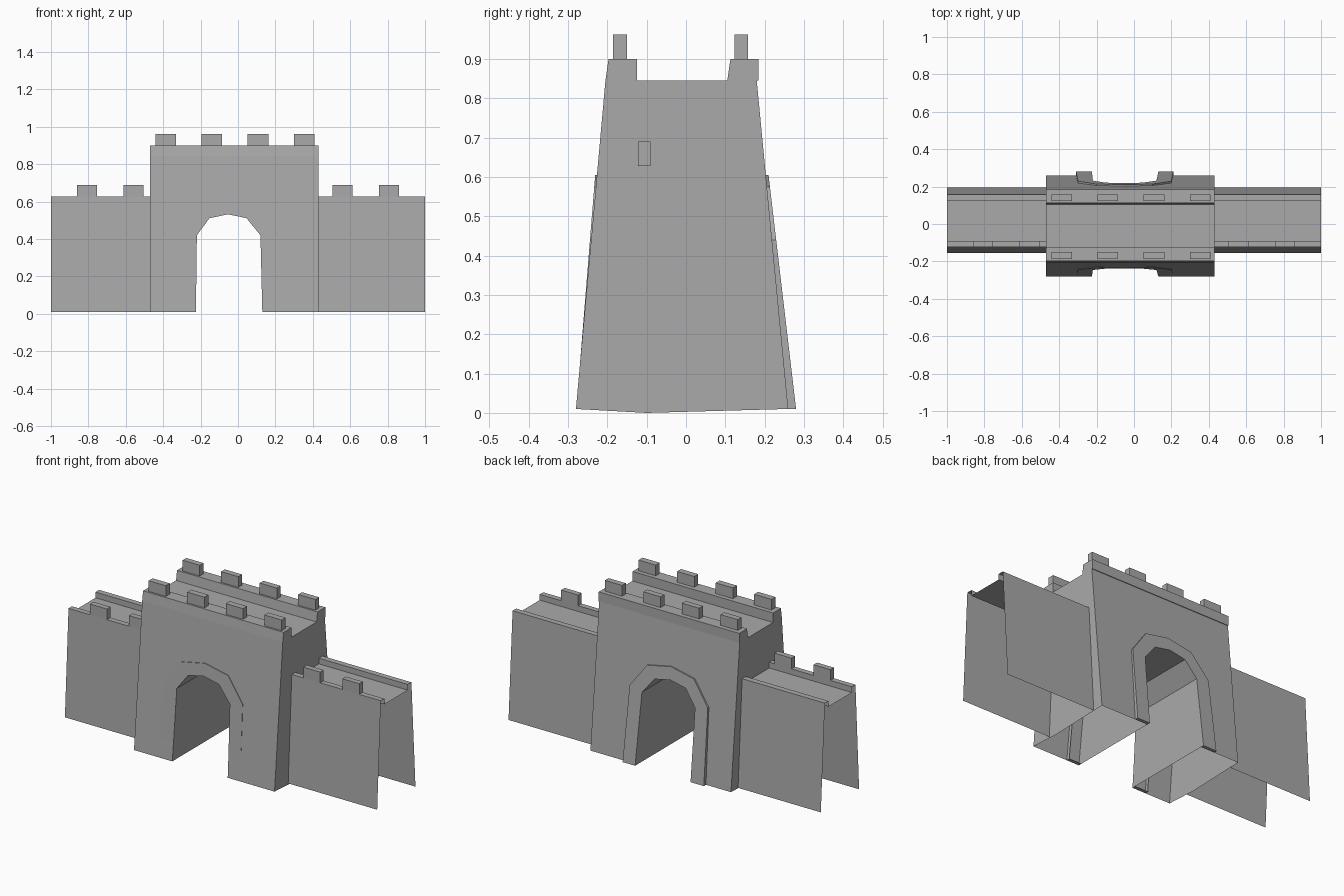
import bpy, bmesh

cube = bpy.data.objects.get("Cube")
if cube:
    bpy.data.objects.remove(cube)

stone = bpy.data.materials.new("grey_stone")
stone.use_nodes = True
COLOR = (0.4, 0.4, 0.4, 1)
stone.diffuse_color = COLOR
bsdf = stone.node_tree.nodes["Principled BSDF"]
bsdf.inputs["Base Color"].default_value = COLOR
bsdf.inputs["Roughness"].default_value = 0.9


def build(name, polygons, fix_normals=True):
    """Make an object from a list of polygons, welding shared corners."""
    bm = bmesh.new()
    for poly in polygons:
        bm.faces.new([bm.verts.new(p) for p in poly])
    bmesh.ops.remove_doubles(bm, verts=bm.verts, dist=0.0002)
    if fix_normals:
        bmesh.ops.recalc_face_normals(bm, faces=bm.faces)
    mesh = bpy.data.meshes.new(name)
    bm.to_mesh(mesh)
    bm.free()
    mesh.materials.append(stone)
    obj = bpy.data.objects.new(name, mesh)
    bpy.context.scene.collection.objects.link(obj)
    return obj


def sweep(profile, x0, x1, closed):
    """Polygons of a (y, z) profile pulled along x."""
    pairs = list(zip(profile, profile[1:]))
    if closed:
        pairs.append((profile[-1], profile[0]))
    polys = [[(x0, *a), (x1, *a), (x1, *b), (x0, *b)] for a, b in pairs]
    if closed:
        polys += [[(x, *p) for p in profile] for x in (x0, x1)]
    return polys


def block(x0, x1, y0, y1, z0, z1):
    return sweep([(y0, z0), (y0, z1), (y1, z1), (y1, z0)], x0, x1, True)


LEFT, RIGHT, BASE, DECK = -0.47, 0.43, 0.01, 0.845


def slope(y_base, y_top, z_top=DECK):
    """Depth of a leaning face as a function of height."""
    return lambda z: y_base + (y_top - y_base) * (z - BASE) / (z_top - BASE)


front_y, back_y = slope(-0.28, -0.205), slope(0.26, 0.18)
front_trim_y, back_trim_y = slope(-0.279, -0.231, 0.605), slope(0.28, 0.21, 0.605)

# Arch outlines, inner opening and outer edge of the surround
inner = [(-0.225, BASE), (-0.22, 0.42), (-0.152, 0.512), (-0.053, 0.532),
         (0.045, 0.512), (0.12, 0.42), (0.13, BASE)]
outer = [(-0.31, BASE), (-0.3, 0.44), (-0.2, 0.575), (-0.05, 0.605),
         (0.1, 0.575), (0.2, 0.44), (0.21, BASE)]


def place(points, depth):
    return [(x, depth(z), z) for x, z in points]


# Gatehouse shell: leaning faces with an arched tunnel, open underneath
outline = [(LEFT, BASE)] + inner + [(RIGHT, BASE), (RIGHT, DECK), (LEFT, DECK)]
shell = [place(outline, front_y), place(outline, back_y)[::-1]]
for x in (LEFT, RIGHT):
    shell.append([(x, front_y(BASE), BASE), (x, -0.1, 0), (x, back_y(BASE), BASE),
                  (x, back_y(DECK), DECK), (x, front_y(DECK), DECK)])
shell.append([(x, f(DECK), DECK) for x, f in
              ((LEFT, front_y), (RIGHT, front_y), (RIGHT, back_y), (LEFT, back_y))])
f_arch, b_arch = place(inner, front_y), place(inner, back_y)
for i in range(len(inner) - 1):
    shell.append([f_arch[i], b_arch[i], b_arch[i + 1], f_arch[i + 1]])
build("gatehouse", shell)


# Arch surrounds
def surround(name, wall, trim):
    rings = [place(inner, wall), place(inner, trim), place(outer, trim), place(outer, wall)]
    polys = []
    for a, b in zip(rings, rings[1:]):
        for i in range(len(a) - 1):
            polys.append([a[i], b[i], b[i + 1], a[i + 1]])
    for end in (0, -1):
        polys.append([r[end] for r in rings])
    build(name, polys)


surround("front_arch_surround", lambda z: front_y(z) + 0.02, front_trim_y)
surround("back_arch_surround", back_y, back_trim_y)

# Gatehouse parapets and battlements
build("front_parapet", sweep([(-0.205, DECK), (-0.197, 0.9), (-0.125, 0.9), (-0.125, DECK)],
                             LEFT, RIGHT, True))
build("back_parapet", sweep([(0.184, DECK), (0.184, 0.9), (0.113, 0.9), (0.105, DECK)],
                            LEFT, RIGHT, True))
for side, y0, y1 in (("front", -0.186, -0.15), ("back", 0.124, 0.158)):
    for i in range(4):
        x = -0.387 + i * 0.247
        build(f"{side}_battlement_{i + 1}", block(x - 0.055, x + 0.055, y0, y1, 0.9, 0.962))

# Side walls: hollow, with a sunken walkway between low parapets
TOP, WALK = 0.628, 0.595
wall_profile = [(-0.155, BASE), (-0.122, TOP), (-0.09, TOP), (-0.09, WALK),
                (0.125, WALK), (0.125, TOP), (0.158, TOP), (0.195, BASE)]
for side, x0, x1, s in (("right", -1, LEFT, -1), ("left", RIGHT, 1, 1)):
    build(f"{side}_wall", sweep(wall_profile, x0, x1, False), fix_normals=False)
    for i, x in enumerate((0.558, 0.808)):
        build(f"{side}_wall_battlement_{i + 1}",
              block(s * x - 0.054, s * x + 0.054, -0.122, -0.09, TOP, 0.69))
